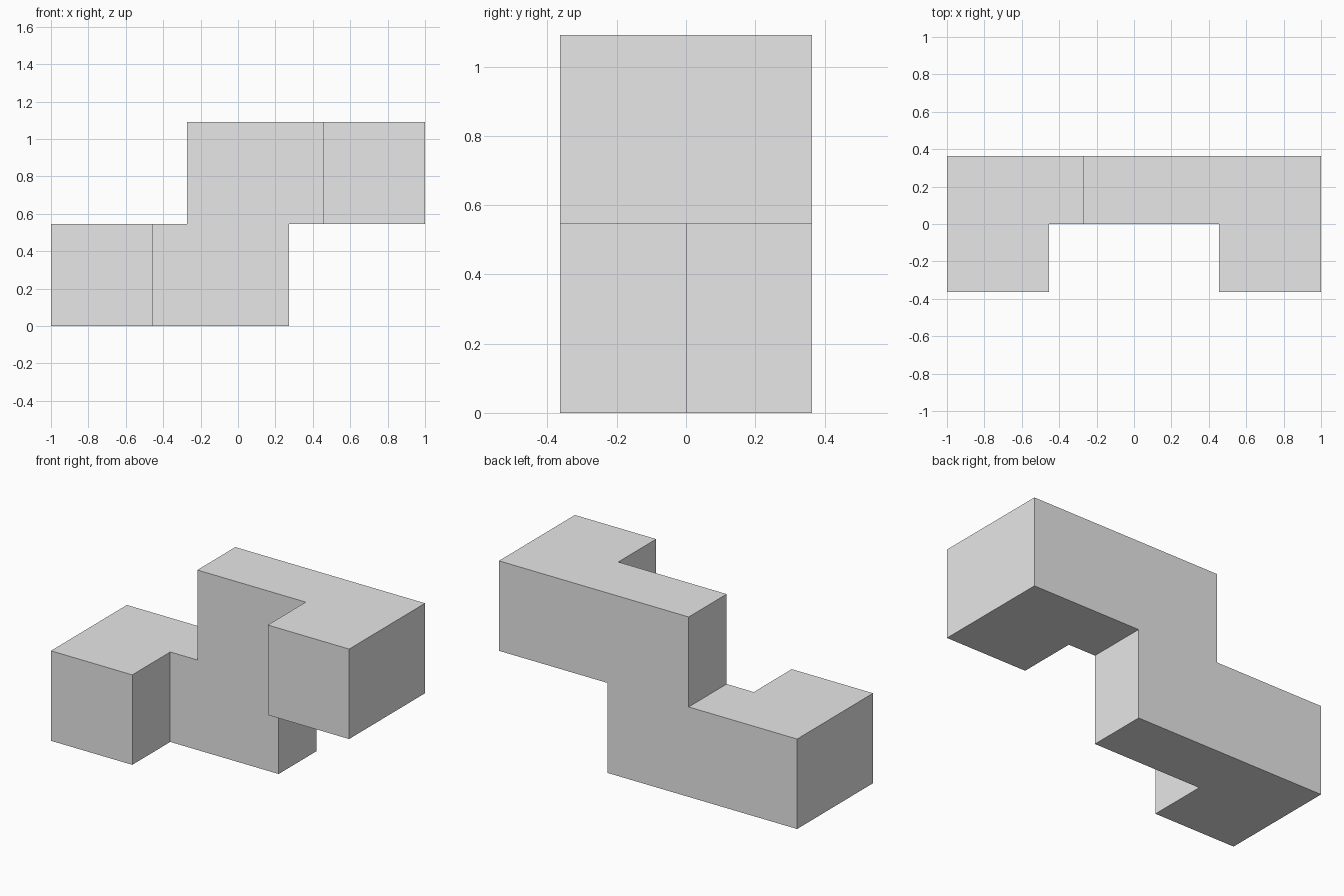
import bpy
import bmesh
from mathutils import Vector

cube = bpy.data.objects.get("Cube")
if cube:
    bpy.data.objects.remove(cube, do_unlink=True)

U = 2 / 11          # grid module: the block is 11 modules long
DEPTH = 2 * U       # thickness of the body, and reach of each arm

grey = bpy.data.materials.new("light_grey")
grey.use_nodes = True
colour = (0.8, 0.8, 0.8, 1)
grey.diffuse_color = colour
grey.node_tree.nodes["Principled BSDF"].inputs["Base Color"].default_value = colour

bm = bmesh.new()


def panel(points):
    """Flat panel on the y = 0 plane, from (x, z) points in modules."""
    face = bm.faces.new([bm.verts.new((x * U, 0, z * U)) for x, z in points])
    return face


def extrude(faces, y):
    """Extrude faces along y and return the new end faces."""
    made = bmesh.ops.extrude_face_region(bm, geom=faces)["geom"]
    verts = [v for v in made if isinstance(v, bmesh.types.BMVert)]
    bmesh.ops.translate(bm, verts=verts, vec=Vector((0, y, 0)))


# Stepped body with a square panel at each end
lower_arm = panel([(-5.5, 0), (-2.5, 0), (-2.5, 3), (-5.5, 3)])
upper_arm = panel([(2.5, 3), (5.5, 3), (5.5, 6), (2.5, 6)])
body = panel([(-2.5, 0), (1.5, 0), (1.5, 3), (2.5, 3),
              (2.5, 6), (-1.5, 6), (-1.5, 3), (-2.5, 3)])
bmesh.ops.remove_doubles(bm, verts=bm.verts[:], dist=0.001)

# Thicken everything to the back, keeping the front panels
back = bmesh.ops.duplicate(bm, geom=bm.verts[:] + bm.edges[:] + bm.faces[:])
back_verts = [g for g in back["geom"] if isinstance(g, bmesh.types.BMVert)]
bmesh.ops.translate(bm, verts=back_verts, vec=Vector((0, DEPTH, 0)))
rims = [e for e in bm.edges if e.is_boundary]
bmesh.ops.bridge_loops(bm, edges=rims)

# Pull both arms forward from the end panels
arms = [f for f in bm.faces
        if all(abs(v.co.y) < 0.001 for v in f.verts)
        and abs(f.calc_center_median().x) > 3 * U]
made = bmesh.ops.extrude_discrete_faces(bm, faces=arms)["faces"]
for face in made:
    bmesh.ops.translate(bm, verts=face.verts[:], vec=Vector((0, -DEPTH, 0)))

# Merge coplanar faces into clean flat sides
bmesh.ops.remove_doubles(bm, verts=bm.verts[:], dist=0.001)
bmesh.ops.dissolve_limit(bm, angle_limit=0.01, verts=bm.verts[:], edges=bm.edges[:])
bmesh.ops.recalc_face_normals(bm, faces=bm.faces[:])

mesh = bpy.data.meshes.new("stepped_block")
bm.to_mesh(mesh)
bm.free()
mesh.materials.append(grey)
block = bpy.data.objects.new("stepped_block", mesh)
bpy.context.collection.objects.link(block)
